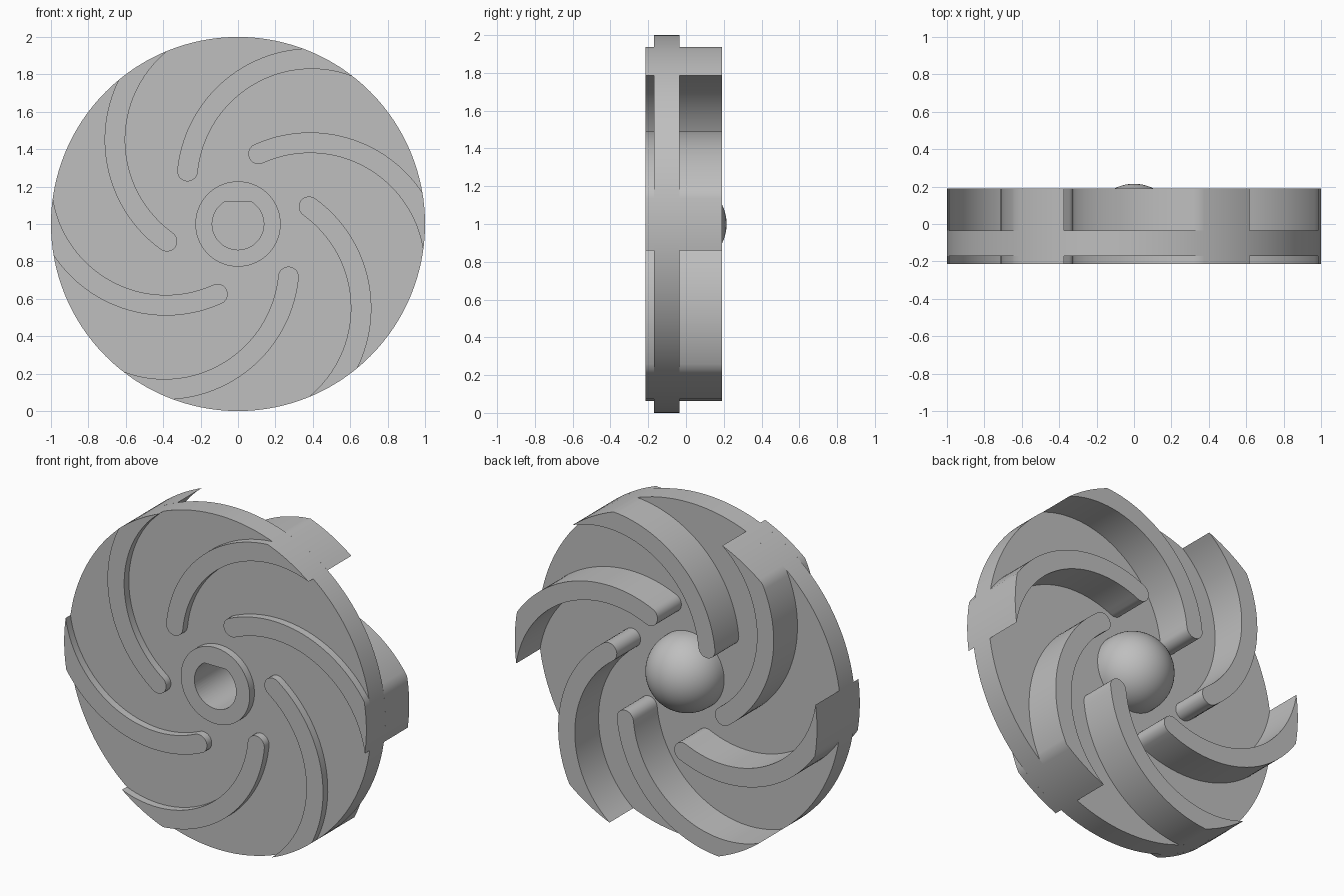
import bpy, bmesh, math
from mathutils import Vector

if "Cube" in bpy.data.objects:
    bpy.data.objects.remove(bpy.data.objects["Cube"])

grey = bpy.data.materials.new("plain grey")
grey.diffuse_color = (0.52, 0.52, 0.52, 1)
grey.use_nodes = True
grey.node_tree.nodes["Principled BSDF"].inputs["Base Color"].default_value = grey.diffuse_color

# Depths along y
FRONT, DISC_FRONT, DISC_BACK, VANE_BACK = -0.215, -0.17, -0.035, 0.19
HUB_R, DOME_Y = 0.228, -0.013


def to_object(name, bm):
    bmesh.ops.recalc_face_normals(bm, faces=bm.faces)
    mesh = bpy.data.meshes.new(name)
    bm.to_mesh(mesh)
    bm.free()
    mesh.materials.append(grey)
    obj = bpy.data.objects.new(name, mesh)
    bpy.context.collection.objects.link(obj)
    obj.location.z = 1
    return obj


def prism(name, outline, y0, y1):
    """Extrude an (x, z) outline from y0 to y1."""
    bm = bmesh.new()
    face = bm.faces.new([bm.verts.new((x, y0, z)) for x, z in outline])
    ext = bmesh.ops.extrude_face_region(bm, geom=[face])
    verts = [g for g in ext["geom"] if isinstance(g, bmesh.types.BMVert)]
    bmesh.ops.translate(bm, verts=verts, vec=(0, y1 - y0, 0))
    return to_object(name, bm)


def arc(c, r, a0, a1, n):
    return [Vector((c[0] + r * math.cos(a0 + (a1 - a0) * i / n),
                    c[1] + r * math.sin(a0 + (a1 - a0) * i / n))) for i in range(n + 1)]


def shade(obj):
    bpy.ops.object.select_all(action="DESELECT")
    obj.select_set(True)
    bpy.context.view_layer.objects.active = obj
    bpy.ops.object.shade_smooth_by_angle(angle=math.radians(30))


# Disc, front collar and rear dome as one turned body
profile = [(0, FRONT), (HUB_R, FRONT), (HUB_R, DISC_FRONT), (1, DISC_FRONT),
           (1, DISC_BACK), (HUB_R, DISC_BACK)]
profile += [(p.x, p.y) for p in arc((0, DOME_Y), HUB_R, 0, math.pi / 2, 16)]
bm = bmesh.new()
verts = [bm.verts.new((max(r, 0), y, 0)) for r, y in profile]
edges = [bm.edges.new(pair) for pair in zip(verts, verts[1:])]
bmesh.ops.spin(bm, geom=verts + edges, cent=(0, 0, 0), axis=(0, 1, 0),
               angle=2 * math.pi, steps=128)
bmesh.ops.remove_doubles(bm, verts=bm.verts, dist=1e-4)
bmesh.ops.dissolve_degenerate(bm, edges=bm.edges, dist=1e-5)
body = to_object("disc_and_hub", bm)

# D-shaped blind shaft bore
flat = math.asin(0.117 / 0.138)
cutter = prism("bore_cutter", arc((0, 0), 0.138, math.pi - flat, 2 * math.pi + flat, 48),
               FRONT - 0.1, 0.1)
cutter.hide_render = True
mod = body.modifiers.new("bore", "BOOLEAN")
mod.operation, mod.solver, mod.object = "DIFFERENCE", "EXACT", cutter
bpy.context.view_layer.objects.active = body
bpy.ops.object.modifier_apply(modifier="bore")
bpy.data.objects.remove(cutter)
shade(body)

# Curved vane outline: concentric arcs, round inner tip, trimmed at the rim
C, R_MID, HALF = Vector((0.385, -0.2325)), 0.667, 0.055


def rim_angle(r):
    """Angle around C where the circle of radius r meets the unit rim."""
    d = C.length
    return math.atan2(C.y, C.x) + math.acos((1 - d * d - r * r) / (2 * d * r))


tip = Vector((0.11, 0.375))
a_tip = math.atan2(tip.y - C.y, tip.x - C.x)
tip = C + R_MID * Vector((math.cos(a_tip), math.sin(a_tip)))
outer = arc(C, R_MID + HALF, a_tip, rim_angle(R_MID + HALF), 32)
inner = arc(C, R_MID - HALF, rim_angle(R_MID - HALF), a_tip, 32)
rim = arc((0, 0), 1, math.atan2(outer[-1].y, outer[-1].x),
          math.atan2(inner[0].y, inner[0].x), 10)
cap = arc(tip, HALF, a_tip + math.pi, a_tip + 2 * math.pi, 12)
cap = [2 * tip - p for p in cap]
# Make sure the cap bulges away from the vane
side = Vector((-math.sin(a_tip), math.cos(a_tip)))
if (cap[6] - tip).dot(side) < 0:
    cap = [p - 2 * (p - tip).dot(side) * side for p in cap]
if (cap[0] - inner[-1]).length > HALF:
    cap.reverse()
outline = outer + rim[1:-1] + inner + cap[1:-1]

# Six shallow front ribs and six deep rear vanes
for name, y0, y1 in (("front_rib", FRONT, DISC_FRONT), ("rear_vane", DISC_BACK, VANE_BACK)):
    first = prism(name, outline, y0, y1)
    shade(first)
    for i in range(1, 6):
        copy = first.copy()
        copy.name = f"{name}_{i + 1}"
        copy.rotation_euler.y = i * math.pi / 3
        bpy.context.collection.objects.link(copy)
